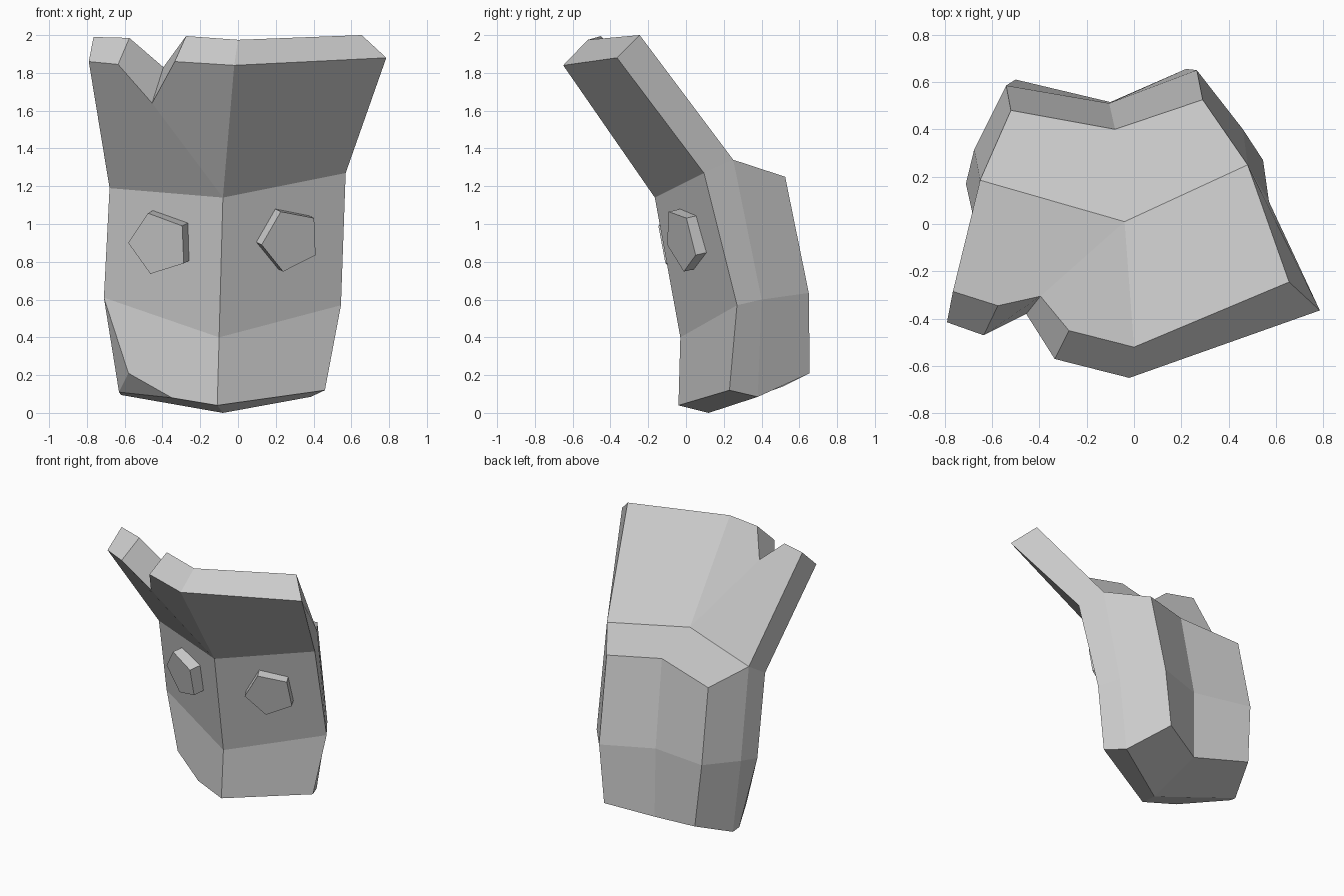
import bpy, bmesh, math
from mathutils import Vector

if "Cube" in bpy.data.objects:
    bpy.data.objects.remove(bpy.data.objects["Cube"])


def finish(name, bm):
    bmesh.ops.recalc_face_normals(bm, faces=bm.faces)
    mesh = bpy.data.meshes.new(name)
    bm.to_mesh(mesh)
    bm.free()
    obj = bpy.data.objects.new(name, mesh)
    bpy.context.collection.objects.link(obj)
    return obj


def add(bm, points):
    return [bm.verts.new(p) for p in points]


# Head: eight-sided rings, each ordered
# front left, front mid, front right, right, back right, back mid, back left, left
bm = bmesh.new()
low = add(bm, [(-.63, .27, .11), (-.11, -.04, .04), (.46, .23, .12), (.385, .38, .085),
               (.22, .655, .21), (-.10, .515, .14), (-.50, .61, .21), (-.62, .33, .095)])
mid = add(bm, [(-.71, .17, .61), (-.10, -.03, .40), (.545, .27, .57), (.46, .40, .60),
               (.265, .65, .635), (-.105, .51, .65), (-.54, .585, .67), (-.675, .315, .635)])
top = add(bm, [(-.68, .035, .119 * 10), (-.08, -.165, 1.14), (.57, .095, 1.27), (.48, .25, 1.34),
               (.29, .525, 1.25), (-.08, .40, 1.275), (-.52, .48, 1.205), (-.65, .185, 1.285)])
for a, b in ((low, mid), (mid, top)):
    for i in range(8):
        j = (i + 1) % 8
        # the front-left jaw, and the brow sides under the crest, differ
        if not (a is low and i == 0):
            bm.faces.new((a[i], a[j], b[j], b[i]))

# Chipped front-left jaw
p, q = add(bm, [(-.58, .115, .21), (-.35, .03, .08)])
bm.faces.new((mid[0], p, q, low[1], mid[1]))
bm.faces.new((mid[0], low[0], p))
bm.faces.new((p, low[0], q))

# Underside and crown, folded along a left-right crease
base, crown = add(bm, [(-.08, .12, 0), (-.04, .01, 1.35)])
bm.faces.new((low[0], q, low[1], base, low[7]))
bm.faces.new((low[1], low[2], low[3], base))
for ring, c in ((low, base), (top, crown)):
    bm.faces.new((ring[7], c, ring[5], ring[6]))
    bm.faces.new((c, ring[3], ring[4], ring[5]))

# Forward-leaning crest with a notch in its rim
front = add(bm, [(-.79, -.415, 1.86), (-.635, -.47, 1.845), (-.455, -.38, 1.64),
                 (-.335, -.57, 1.86), (-.02, -.65, 1.84), (.785, -.365, 1.88)])
back = add(bm, [(-.765, -.285, 1.99), (-.575, -.345, 1.985), (-.395, -.305, 1.83),
                (-.275, -.45, 1.995), (0, -.52, 1.975), (.655, -.245, 2.0)])
for rim, (l, c, r) in ((front, top[:3]), (back, (top[7], crown, top[3]))):
    bm.faces.new((l, c, rim[2], rim[1], rim[0]))
    bm.faces.new((c, rim[4], rim[3], rim[2]))
    bm.faces.new((c, r, rim[5], rim[4]))
for i in range(5):
    bm.faces.new((front[i], front[i + 1], back[i + 1], back[i]))
bm.faces.new((front[0], back[0], top[7], top[0]))
bm.faces.new((front[5], back[5], top[3], top[2]))
finish("head", bm)


# Five-sided button eyes set on the slanted face
def eye(name, centre, normal, first, radius=.172, depth=.1):
    c, n, a = Vector(centre), Vector(normal).normalized(), Vector(first)
    a = (a - n * a.dot(n)).normalized()
    b = n.cross(a)
    bm = bmesh.new()
    ring = [c + radius * (math.cos(t) * a + math.sin(t) * b)
            for t in (2 * math.pi * k / 5 for k in range(5))]
    face = bm.faces.new(add(bm, ring))
    geom = bmesh.ops.extrude_face_region(bm, geom=[face], use_keep_orig=True)["geom"]
    moved = [g for g in geom if isinstance(g, bmesh.types.BMVert)]
    bmesh.ops.translate(bm, verts=moved, vec=-n * depth)
    finish(name, bm)


eye("left_eye", (-.421, -.077, .895), (-.363, -.914, -.185), (-.156, .06, .005))
eye("right_eye", (.281, -.03, .914), (.427, -.88, -.205), (-.16, -.07, -.024))
